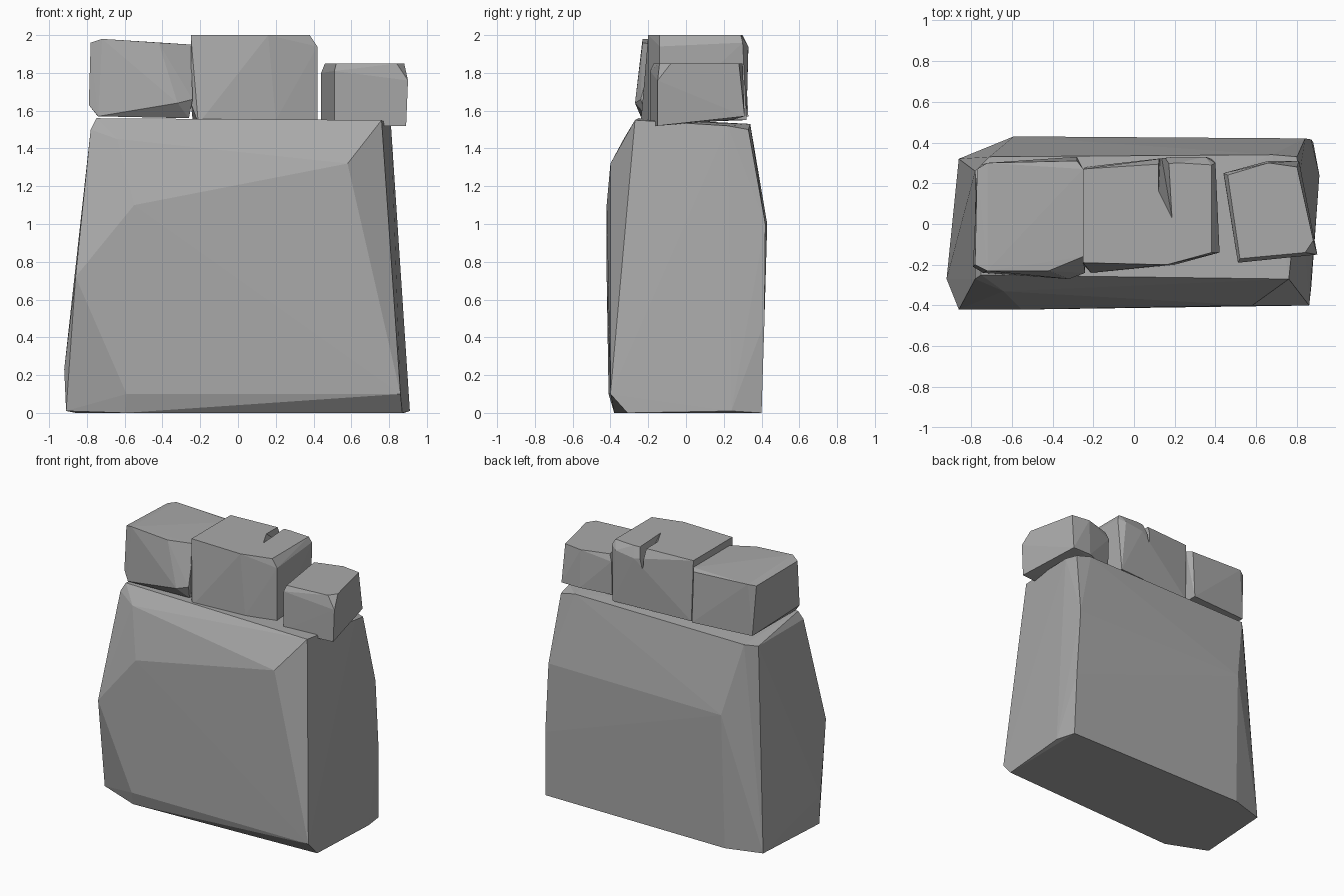
import bpy
import bmesh
from mathutils import Vector

default_cube = bpy.data.objects.get("Cube")
if default_cube is not None:
    bpy.data.objects.remove(default_cube, do_unlink=True)


def make_material(name, colour):
    material = bpy.data.materials.new(name)
    material.use_nodes = True
    material.diffuse_color = colour
    shader = material.node_tree.nodes["Principled BSDF"]
    shader.inputs["Base Color"].default_value = colour
    shader.inputs["Roughness"].default_value = 0.9
    return material


def chiselled_stone(name, corners, material, base=0.0):
    """Wrap flat facets around a handful of corner points."""
    mesh = bpy.data.meshes.new(name)
    bm = bmesh.new()
    for corner in corners:
        bm.verts.new(Vector(corner) + Vector((0, 0, base)))
    hull = bmesh.ops.convex_hull(bm, input=bm.verts[:])
    unused = [item for item in hull["geom_interior"] + hull["geom_unused"]
              if isinstance(item, bmesh.types.BMVert)]
    bmesh.ops.delete(bm, geom=list(set(unused)), context="VERTS")
    bmesh.ops.recalc_face_normals(bm, faces=bm.faces[:])
    bm.to_mesh(mesh)
    bm.free()
    mesh.materials.append(material)
    stone = bpy.data.objects.new(name, mesh)
    bpy.context.scene.collection.objects.link(stone)
    return stone


def carve(stone, cutter):
    """Subtract the cutter from the stone, then discard the cutter."""
    cutter.hide_render = True
    modifier = stone.modifiers.new("crack", "BOOLEAN")
    modifier.operation = "DIFFERENCE"
    modifier.solver = "EXACT"
    modifier.object = cutter
    bpy.context.view_layer.objects.active = stone
    bpy.ops.object.modifier_apply(modifier=modifier.name)
    bpy.data.objects.remove(cutter, do_unlink=True)


grey = make_material("stone grey", (0.4, 0.4, 0.4, 1.0))
LEDGE = 1.5

# Large tapering block: underside, belly, then shoulder and top
underside = [
    (.87, -.31, 0), (.91, .24, .01), (.88, .4, 0), (-.6, .4, 0),
    (-.86, .32, 0), (-.91, -.27, .01), (-.6, -.38, 0),
]
belly = [
    (.86, -.4, .1), (-.59, -.41, .1), (-.92, -.27, .23),
    (-.86, -.42, .72), (-.55, -.42, 1.1), (.58, -.4, 1.32),
    (.87, .415, .48), (.84, .42, 1), (-.59, .43, 1),
]
shoulder = [
    (.76, -.27, 1.55), (.81, .22, 1.52), (.8, .33, 1.5), (.68, .34, 1.53),
    (-.64, -.33, 1.45), (-.78, -.27, 1.5), (-.75, -.25, 1.56),
    (-.78, .26, 1.5), (-.71, .33, 1.52),
]
chiselled_stone("main_block", underside + belly + shoulder, grey)

# Rounded stone at one end of the top
chiselled_stone("wide_top_stone", [
    (-.72, -.23, .48), (-.78, -.2, .46), (-.42, -.23, .46), (-.25, -.16, .45),
    (-.25, .27, .45), (-.28, .31, .44), (-.72, .3, .46), (-.77, .27, .45),
    (-.79, -.21, .13), (-.74, -.24, .07), (-.32, -.27, .14),
    (-.24, -.24, .16), (-.26, -.2, .06), (-.28, .33, .07), (-.75, .29, .08),
], grey, LEDGE)

# Tallest stone in the middle
middle = chiselled_stone("middle_top_stone", [
    (-.25, -.19, .5), (.16, -.2, .5), (.38, -.14, .5), (.38, .29, .5),
    (.22, .3, .5), (-.25, .27, .5), (.42, -.14, .44), (.4, .3, .46),
    (.35, .33, .44), (.2, .33, .42), (-.25, -.2, .14), (-.21, -.24, .03),
    (.2, -.2, .05), (.42, -.14, .05), (.38, .32, .05), (-.24, .28, .05),
], grey, LEDGE)

# Narrow crack running from the back edge across the top
crack = chiselled_stone("crack_cutter", [
    (.19, .01, .51), (.12, .15, .51), (.12, .36, .51), (.17, .36, .51),
    (.14, .2, .46), (.13, .36, .34),
], grey, LEDGE)
carve(middle, crack)

# Small, low stone at the other end
chiselled_stone("small_top_stone", [
    (.46, .24, .35), (.52, -.17, .35), (.84, -.14, .35), (.88, -.08, .35),
    (.8, .28, .35), (.66, .3, .35), (.9, -.15, .26), (.51, -.19, .31),
    (.44, .25, .3), (.89, -.15, .02), (.51, -.19, .02), (.44, .24, .05),
    (.66, .31, .07), (.81, .31, .07),
], grey, LEDGE)
